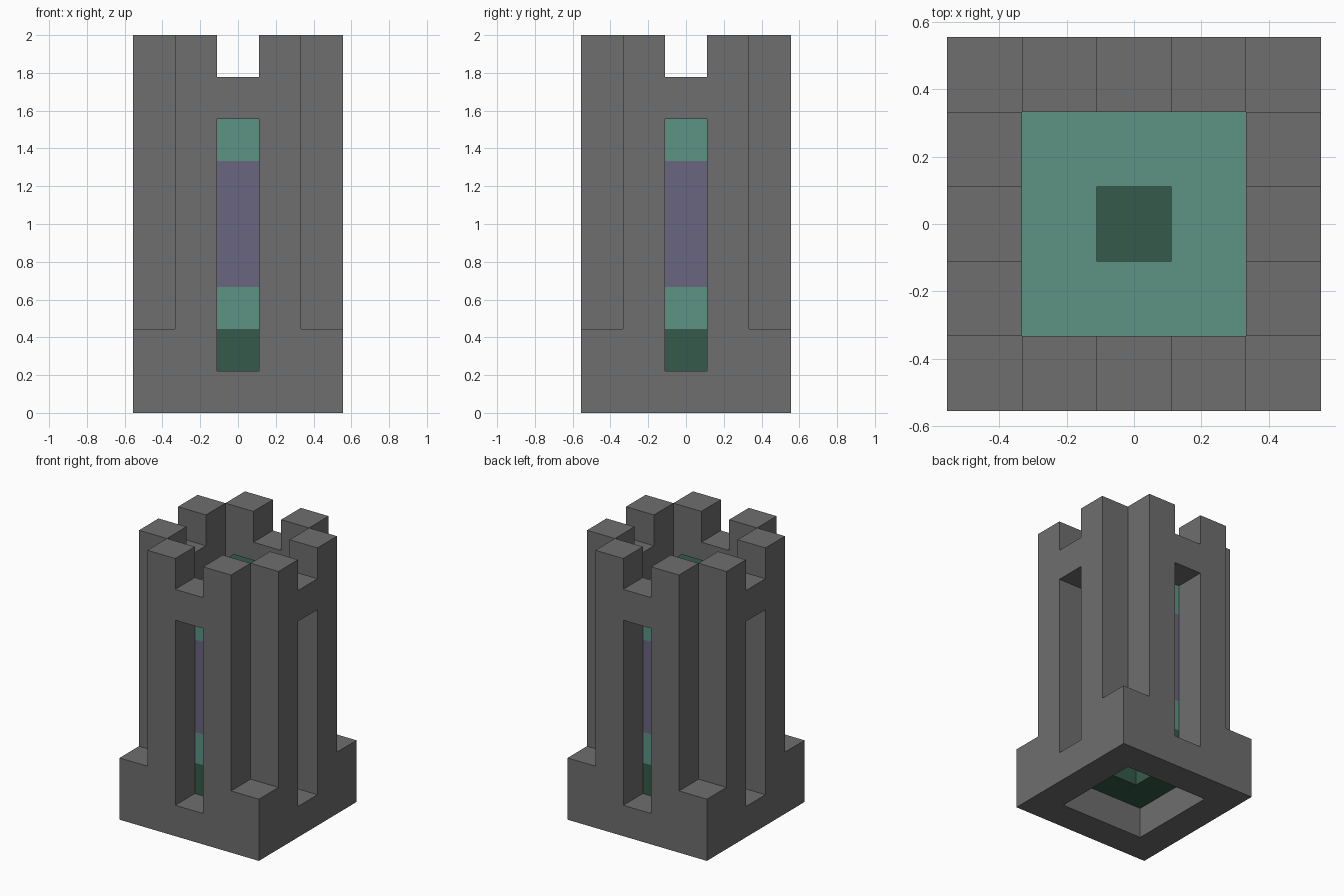
import bpy, bmesh
from mathutils import Vector
from itertools import product

if "Cube" in bpy.data.objects:
    bpy.data.objects.remove(bpy.data.objects["Cube"])

U = 2 / 9          # size of one block; the tower is 5 x 5 x 9 blocks


def linear(c):
    c /= 255
    return c / 12.92 if c <= 0.04045 else ((c + 0.055) / 1.055) ** 2.4


def material(name, *rgb):
    mat = bpy.data.materials.new(name)
    mat.use_nodes = True
    color = (*map(linear, rgb), 1)
    mat.diffuse_color = color
    mat.node_tree.nodes["Principled BSDF"].inputs["Base Color"].default_value = color
    return mat


def block_part(name, mat, heights, filled):
    """Closed skin around every block (x, y from -2 to 2) the rule fills."""
    cells = {c for c in product(range(-2, 3), range(-2, 3), heights) if filled(*c)}
    bm = bmesh.new()
    for cell in cells:
        center = Vector(cell) + Vector((0, 0, 0.5))
        for axis, sign in product(range(3), (-1, 1)):
            n = Vector((0, 0, 0))
            n[axis] = sign
            if tuple(int(a + b) for a, b in zip(cell, n)) in cells:
                continue
            s = Vector((0, 0, 0))
            s[(axis + 1) % 3] = 0.5
            t = n.cross(s)
            mid = center + n / 2
            bm.faces.new([bm.verts.new((mid + d) * U)
                          for d in (-s - t, s - t, s + t, t - s)])
    bmesh.ops.remove_doubles(bm, verts=bm.verts, dist=U / 100)
    mesh = bpy.data.meshes.new(name)
    bm.to_mesh(mesh)
    bm.free()
    mesh.materials.append(mat)
    obj = bpy.data.objects.new(name, mesh)
    bpy.context.collection.objects.link(obj)
    return obj


gray = material("stone gray", 110, 110, 110)
teal = material("teal", 93, 148, 133)
purple = material("dull purple", 106, 101, 127)
green = material("dark green", 53, 90, 75)


# Outer walls: full ring at the base, open corners above, slits and battlements
def wall(x, y, z):
    if max(abs(x), abs(y)) < 2:
        return False
    if abs(x) == abs(y):
        return z < 2
    middle = x == 0 or y == 0
    return not (middle and (1 <= z < 7 or z == 8))


def core(x, y, z):
    return max(abs(x), abs(y)) < 2


def core_ring(x, y, z):
    return core(x, y, z) and (x, y) != (0, 0)


def center(x, y, z):
    return x == 0 and y == 0


block_part("outer_walls", gray, range(9), wall)

# Stacked inner core, from the hollow floor ring up to the cap
block_part("core_floor_ring", green, range(1, 2), core_ring)
block_part("core_lower_band", teal, range(2, 3), core)
block_part("core_middle", purple, range(3, 6), core)
block_part("core_upper_band", teal, range(6, 7), core)
block_part("core_cap", green, range(7, 8), center)
